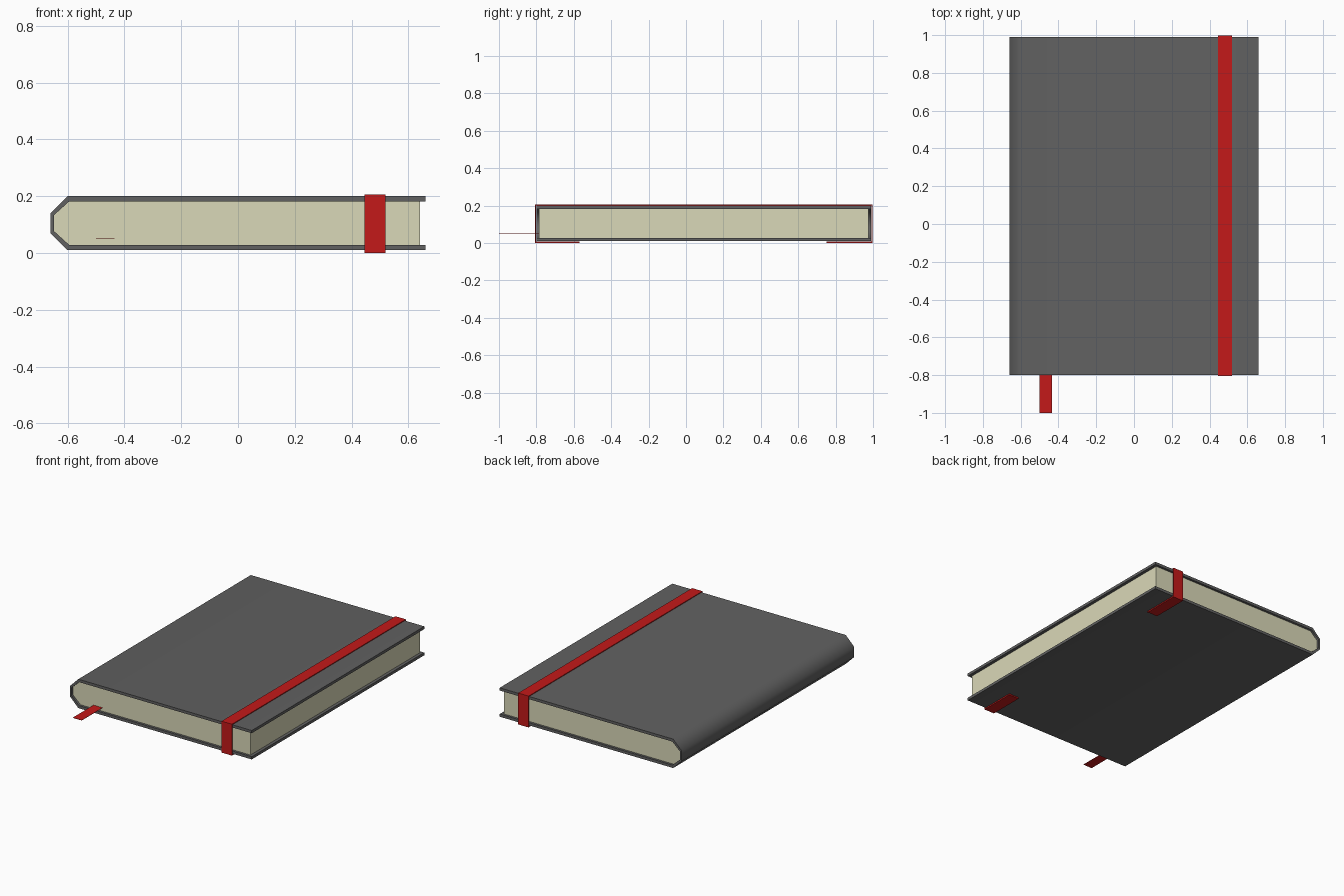
import bpy, bmesh, math

if "Cube" in bpy.data.objects:
    bpy.data.objects.remove(bpy.data.objects["Cube"])


def material(name, color):
    m = bpy.data.materials.new(name)
    m.diffuse_color = (*color, 1)
    m.use_nodes = True
    m.node_tree.nodes["Principled BSDF"].inputs["Base Color"].default_value = m.diffuse_color
    return m


def extrude_profile(name, points, axis, start, end, mat=None):
    """Closed 2D profile swept along x (points are y,z) or y (points are x,z)."""
    place = (lambda a, b: (start, a, b)) if axis == 'x' else (lambda a, b: (a, start, b))
    shift = (end - start, 0, 0) if axis == 'x' else (0, end - start, 0)
    bm = bmesh.new()
    face = bm.faces.new([bm.verts.new(place(a, b)) for a, b in points])
    ext = bmesh.ops.extrude_face_region(bm, geom=[face], use_keep_orig=True)
    moved = [g for g in ext['geom'] if isinstance(g, bmesh.types.BMVert)]
    bmesh.ops.translate(bm, verts=moved, vec=shift)
    bmesh.ops.recalc_face_normals(bm, faces=bm.faces)
    mesh = bpy.data.meshes.new(name)
    bm.to_mesh(mesh)
    bm.free()
    obj = bpy.data.objects.new(name, mesh)
    bpy.context.collection.objects.link(obj)
    if mat:
        mesh.materials.append(mat)
    return obj


paper = material("paper", (0.70, 0.69, 0.48))
red = material("red_ribbon", (0.55, 0.01, 0.01))
leather = material("dark_cover", (0.12, 0.12, 0.12))

# Cover: two boards joined by a faceted spine
outer = [(0.66, 0.20), (-0.60, 0.20), (-0.66, 0.14),
         (-0.66, 0.07), (-0.60, 0.01), (0.66, 0.01)]
inner = [(0.66, 0.182), (-0.594, 0.182), (-0.648, 0.133),
         (-0.648, 0.077), (-0.594, 0.028), (0.66, 0.028)]
cover = extrude_profile("cover", outer + inner[::-1], 'y', -0.80, 0.99, leather)
bpy.context.view_layer.objects.active = cover
cover.select_set(True)
bpy.ops.object.shade_smooth_by_angle(angle=math.radians(60))

# Page block fills the cover, set back from its edges
pages = [(0.64, z) if x > 0 else (x, z) for x, z in inner]
extrude_profile("pages", pages, 'y', -0.785, 0.975, paper)

# Elastic band: wraps over the top, its ends tucked under the back board
band_out = [(-0.57, 0.002), (-0.806, 0.002), (-0.806, 0.206),
            (0.998, 0.206), (0.998, 0.002), (0.75, 0.002)]
band_in = [(-0.57, 0.008), (-0.801, 0.008), (-0.801, 0.201),
           (0.993, 0.201), (0.993, 0.008), (0.75, 0.008)]
# lowest face rests on the ground
band_out = [(y, 0.0) if z < 0.01 else (y, z) for y, z in band_out]
extrude_profile("elastic_band", band_out + band_in[::-1], 'x', 0.445, 0.52, red)

# Bookmark ribbon sticking out of the pages
ribbon = [(-0.50, 0.049), (-0.435, 0.049), (-0.435, 0.051), (-0.50, 0.051)]
extrude_profile("bookmark_ribbon", ribbon, 'y', -1.0, -0.78, red)
